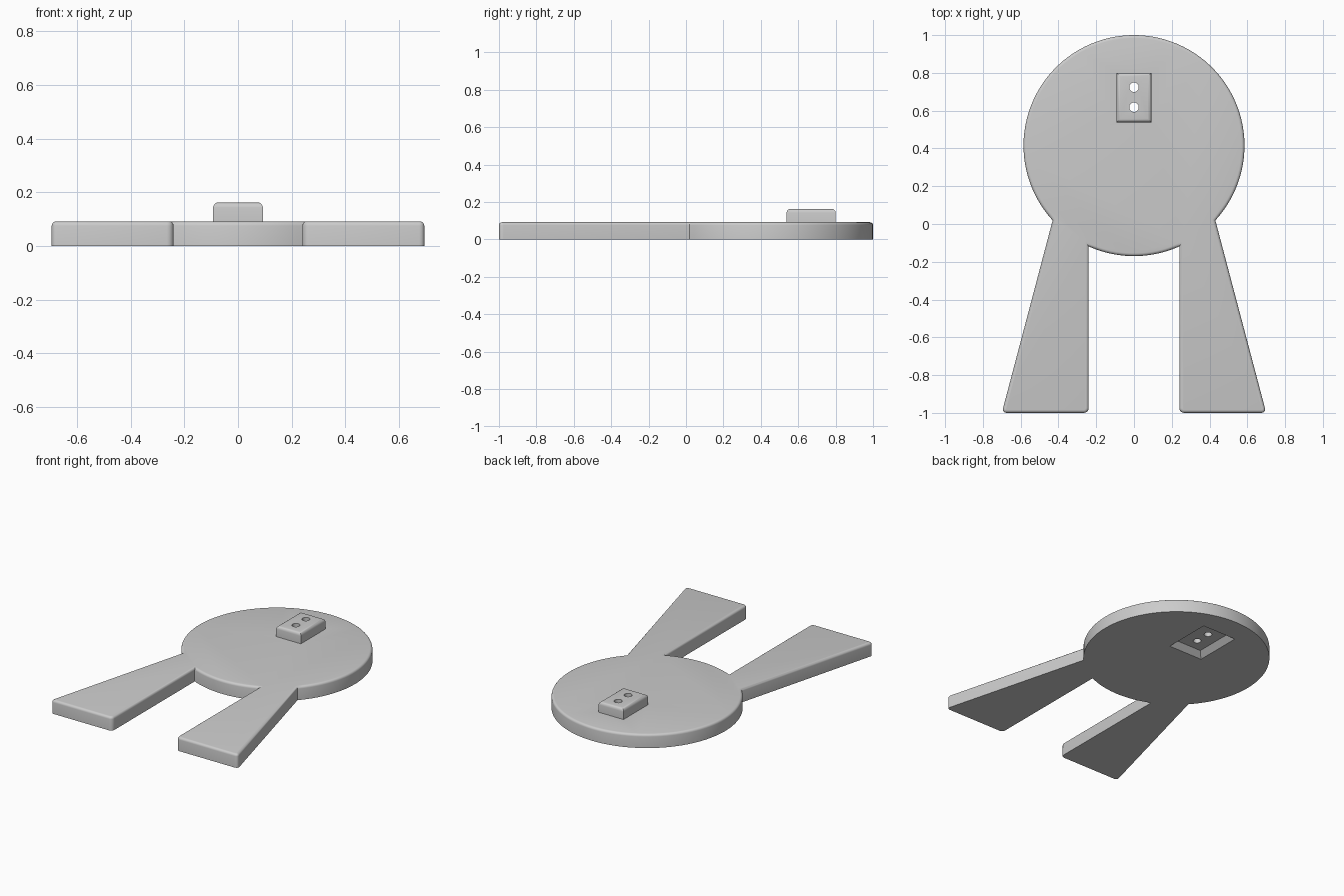
import bpy, bmesh, math
from mathutils import Matrix, Vector

if "Cube" in bpy.data.objects:
    bpy.data.objects.remove(bpy.data.objects["Cube"], do_unlink=True)

grey = bpy.data.materials.new("light grey")
grey.use_nodes = True
colour = (0.6, 0.6, 0.6, 1)
grey.diffuse_color = colour
grey.node_tree.nodes["Principled BSDF"].inputs["Base Color"].default_value = colour

THICK, RADIUS, CENTRE_Y = 0.092, 0.585, 0.415


def make(name, bm):
    bmesh.ops.recalc_face_normals(bm, faces=bm.faces)
    mesh = bpy.data.meshes.new(name)
    bm.to_mesh(mesh)
    bm.free()
    obj = bpy.data.objects.new(name, mesh)
    mesh.materials.append(grey)
    bpy.context.collection.objects.link(obj)
    return obj


def prism(points, z0, z1):
    bm = bmesh.new()
    face = bm.faces.new([bm.verts.new((x, y, z0)) for x, y in points])
    side = bmesh.ops.extrude_face_region(bm, geom=[face])["geom"]
    for v in side:
        if isinstance(v, bmesh.types.BMVert):
            v.co.z = z1
    bmesh.ops.recalc_face_normals(bm, faces=bm.faces)
    return bm


def round_edges(bm, test, size, segments=4):
    edges = [e for e in bm.edges if test(*(v.co for v in e.verts))]
    bmesh.ops.bevel(bm, geom=edges, offset=size, segments=segments, profile=0.5,
                    affect='EDGES', clamp_overlap=False)


def arc(x0, y0, x1, y1, steps):
    a = math.atan2(y0 - CENTRE_Y, x0)
    b = math.atan2(y1 - CENTRE_Y, x1)
    b += math.tau if b < a else 0
    return [(RADIUS * math.cos(a + (b - a) * i / steps),
             CENTRE_Y + RADIUS * math.sin(a + (b - a) * i / steps))
            for i in range(steps + 1)]


def apply_boolean(obj, other, operation):
    mod = obj.modifiers.new(operation.title(), 'BOOLEAN')
    mod.operation, mod.object, mod.solver = operation, other, 'EXACT'
    bpy.context.view_layer.objects.active = obj
    bpy.ops.object.modifier_apply(modifier=mod.name)
    bpy.data.objects.remove(other, do_unlink=True)


# Round plate with two flared legs, as one outline
outline = arc(0.43, 0.02, -0.43, 0.02, 80)
outline += [(-0.70, -1), (-0.24, -1)]
outline += arc(-0.24, -0.118, 0.24, -0.118, 20)
outline += [(0.24, -1), (0.70, -1)]
bm = prism(outline, 0, THICK)
round_edges(bm, lambda a, b: a.y < -0.99 and b.y < -0.99 and abs(a.z - b.z) > 0.01, 0.025)
round_edges(bm, lambda a, b: min(a.z, b.z) > THICK - 0.001, 0.016)
plate = make("plate_with_legs", bm)

# Raised block with a rounded top
HALF_X, HALF_Y, BLOCK_Y = 0.093, 0.131, 0.669
TOP, FLOOR = 0.163, 0.035


def rectangle(grow):
    x, y = HALF_X + grow, HALF_Y + grow
    return [(sx * x, BLOCK_Y + sy * y) for sx, sy in ((-1, -1), (1, -1), (1, 1), (-1, 1))]


bm = prism(rectangle(0), FLOOR, TOP)
round_edges(bm, lambda a, b: min(a.z, b.z) > TOP - 0.001, 0.02)
apply_boolean(plate, make("raised_block", bm), 'UNION')

# Flared recess on the underside
bm = prism(rectangle(0), -FLOOR, FLOOR)
for v in bm.verts:
    if v.co.z < 0:
        v.co.x *= 1 + 2 * FLOOR / HALF_X
        v.co.y = BLOCK_Y + (v.co.y - BLOCK_Y) * (1 + 2 * FLOOR / HALF_Y)
apply_boolean(plate, make("recess_cutter", bm), 'DIFFERENCE')

# Two holes through the block
for y in (0.618, 0.724):
    bm = bmesh.new()
    bmesh.ops.create_cone(bm, cap_ends=True, segments=32, radius1=0.025, radius2=0.025,
                          depth=0.6, matrix=Matrix.Translation(Vector((0, y, 0))))
    apply_boolean(plate, make("hole_cutter", bm), 'DIFFERENCE')

bpy.ops.object.select_all(action='DESELECT')
plate.select_set(True)
bpy.context.view_layer.objects.active = plate
bpy.ops.object.shade_smooth_by_angle(angle=math.radians(35))
